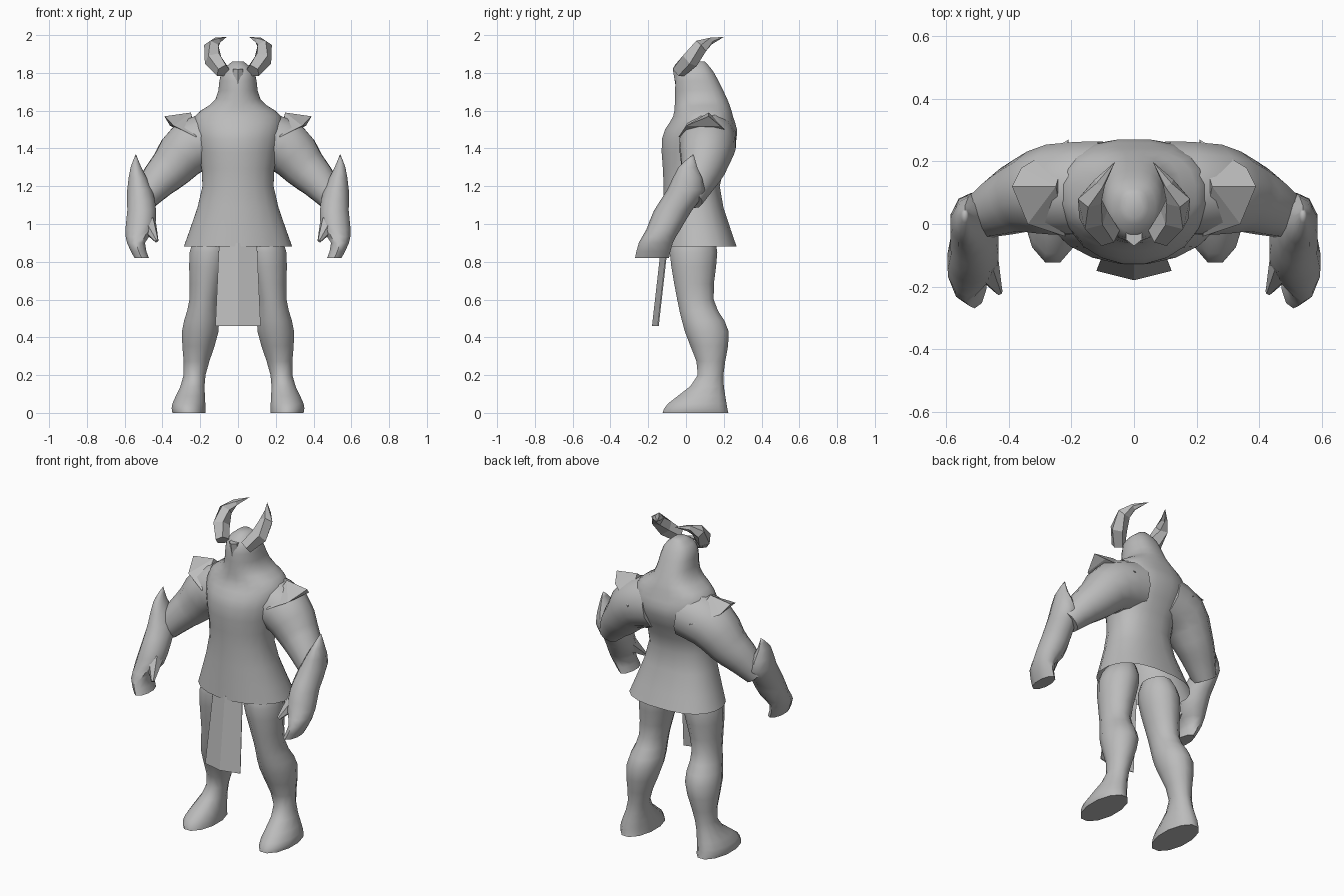
import bpy
import bmesh
import math
from mathutils import Vector

if "Cube" in bpy.data.objects:
    bpy.data.objects.remove(bpy.data.objects["Cube"], do_unlink=True)

grey = bpy.data.materials.new("plain grey")
grey.use_nodes = True
grey.diffuse_color = (0.5, 0.5, 0.5, 1)
grey.node_tree.nodes["Principled BSDF"].inputs["Base Color"].default_value = grey.diffuse_color


def finish(name, bm, mirror, smooth):
    """Turn a bmesh into a named object, with its twin on the other side if asked."""
    bmesh.ops.remove_doubles(bm, verts=bm.verts, dist=0.001)
    bmesh.ops.recalc_face_normals(bm, faces=bm.faces)
    mesh = bpy.data.meshes.new(name)
    bm.to_mesh(mesh)
    bm.free()
    mesh.materials.append(grey)
    part = bpy.data.objects.new(name, mesh)
    bpy.context.collection.objects.link(part)
    if smooth:
        bpy.ops.object.select_all(action='DESELECT')
        part.select_set(True)
        bpy.context.view_layer.objects.active = part
        bpy.ops.object.shade_smooth_by_angle(angle=math.radians(50))
    if mirror:
        part.modifiers.new("Mirror", 'MIRROR')
    return part


def blend(keys, steps):
    """Fill in rows between the key rows with a curve that passes through each key."""
    keys = [Vector(key) for key in keys]
    padded = [keys[0], *keys, keys[-1]]
    rows = []
    for before, start, end, after in zip(padded, padded[1:], padded[2:], padded[3:]):
        leave, arrive = (end - before) / 2, (after - start) / 2
        for step in range(steps):
            t = step / steps
            ease = t * t * (3 - 2 * t)
            rows.append(start.lerp(end, ease)
                        + leave * t * (1 - t) ** 2 - arrive * t * t * (1 - t))
    return rows + [keys[-1]]


def level_rings(keys, steps):
    """Horizontal rings; each key is height, centre x, centre y, half width, half depth."""
    return [(Vector((x, y, z)), Vector((width, 0, 0)), Vector((0, depth, 0)))
            for z, x, y, width, depth in blend(keys, steps)]


def path_rings(keys, steps):
    """Round rings square to a path; each key is x, y, z, radius."""
    rows = blend(keys, steps)
    rings = []
    for i, row in enumerate(rows):
        ahead = rows[min(i + 1, len(rows) - 1)]
        behind = rows[max(i - 1, 0)]
        tangent = (ahead - behind).to_3d().normalized()
        side = tangent.cross(Vector((0, 1, 0))).normalized()
        radius = row[3]
        rings.append((row.to_3d(), side * radius, tangent.cross(side) * radius))
    return rings


def loft(name, rings, sides, mirror=True, smooth=True, open_start=False, back_power=1):
    """Skin a run of rings and close its ends; a low back power squares off the back."""
    bm = bmesh.new()
    loops = []
    for centre, across, along in rings:
        loop = []
        for i in range(sides):
            angle = math.tau * (i + 0.5) / sides
            c, s = math.cos(angle), math.sin(angle)
            if s > 0:
                c = math.copysign(abs(c) ** back_power, c)
                s = s ** back_power
            loop.append(bm.verts.new(centre + across * c + along * s))
        loops.append(loop)
    for lower, upper in zip(loops, loops[1:]):
        for i in range(sides):
            bm.faces.new((lower[i - 1], lower[i], upper[i], upper[i - 1]))
    bm.faces.new(loops[-1])
    if not open_start:
        bm.faces.new(loops[0])
    return finish(name, bm, mirror, smooth)


# Skirt, trunk, neck and head in one skin, open under the hem
trunk = [(0.88, 0, 0.07, 0.29, 0.2),
         (1.2, 0, 0.03, 0.19, 0.15),
         (1.45, 0, 0.07, 0.23, 0.2),
         (1.57, 0, 0.09, 0.23, 0.16),
         (1.66, 0, 0.08, 0.12, 0.14),
         (1.8, 0, 0.05, 0.09, 0.1),
         (1.86, 0, 0.06, 0.03, 0.04)]
loft("body_and_skirt", level_rings(trunk, steps=3), sides=20, mirror=False,
     open_start=True, back_power=0.8)

# Blunt muzzle under the brow
muzzle = [(1.7, 0, -0.02, 0.03, 0.03), (1.82, 0, -0.03, 0.03, 0.04)]
loft("muzzle", level_rings(muzzle, steps=1), sides=6, mirror=False, smooth=False)

# Legs from the sole up to the hip
leg = [(0, 0.26, 0.05, 0.09, 0.18),
       (0.05, 0.26, 0.06, 0.09, 0.16),
       (0.2, 0.23, 0.13, 0.06, 0.07),
       (0.43, 0.2, 0.11, 0.1, 0.12),
       (0.6, 0.18, 0.05, 0.08, 0.1),
       (0.85, 0.15, 0.04, 0.11, 0.13),
       (0.95, 0.13, 0.04, 0.08, 0.1)]
loft("legs", level_rings(leg, steps=3), sides=12)

# Shoulders and upper arms
upper_arm = [(0.1, 0.12, 1.45, 0.15), (0.25, 0.11, 1.41, 0.15),
             (0.35, 0.09, 1.3, 0.12), (0.42, 0.06, 1.23, 0.1), (0.5, 0.02, 1.13, 0.07)]
loft("upper_arms", path_rings(upper_arm, steps=2), sides=12)

# Forearms, from the elbow spike down to the closed hand, with thumbs
forearm = [(1.37, 0.54, 0.04, 0, 0), (1.3, 0.54, 0.01, 0.03, 0.05),
           (1.18, 0.52, 0, 0.07, 0.1), (1.07, 0.51, -0.07, 0.08, 0.1),
           (0.97, 0.52, -0.12, 0.08, 0.09), (0.9, 0.54, -0.16, 0.05, 0.09),
           (0.82, 0.51, -0.18, 0.04, 0.09)]
loft("forearms_and_hands", level_rings(forearm, steps=2), sides=10)
thumb = [(0.48, -0.13, 1, 0.05), (0.43, -0.22, 0.91, 0.01)]
loft("thumbs", path_rings(thumb, steps=1), sides=6)

# Curved horns
horn = [(0.08, -0.04, 1.81, 0.04), (0.13, 0.02, 1.87, 0.05),
        (0.14, 0.08, 1.94, 0.04), (0.11, 0.13, 1.97, 0.02), (0.06, 0.2, 1.99, 0)]
loft("horns", path_rings(horn, steps=1), sides=5, smooth=False)

# Peaked shoulder plates, wrapped around their corner points
bm = bmesh.new()
ridge, tip, front, back = (0.25, 0.12, 1.59), (0.39, 0.12, 1.57), (0.22, -0.04, 1.46), (0.21, 0.27, 1.45)
front_rim, back_rim = (0.34, 0, 1.52), (0.36, 0.18, 1.52)
for corner in (ridge, tip, front, back, front_rim, back_rim):
    bm.verts.new(corner)
bmesh.ops.convex_hull(bm, input=bm.verts)
finish("shoulder_plates", bm, mirror=True, smooth=False)

# Hanging cloth, creased down the middle
bm = bmesh.new()
cloth_corners = [(0, -0.13, 0.9), (0.1, -0.1, 0.9), (0.12, -0.15, 0.46), (0, -0.18, 0.46)]
bm.faces.new([bm.verts.new(corner) for corner in cloth_corners])
cloth = finish("front_cloth", bm, mirror=True, smooth=False)
cloth.modifiers.new("Thickness", 'SOLIDIFY').thickness = 0.006
